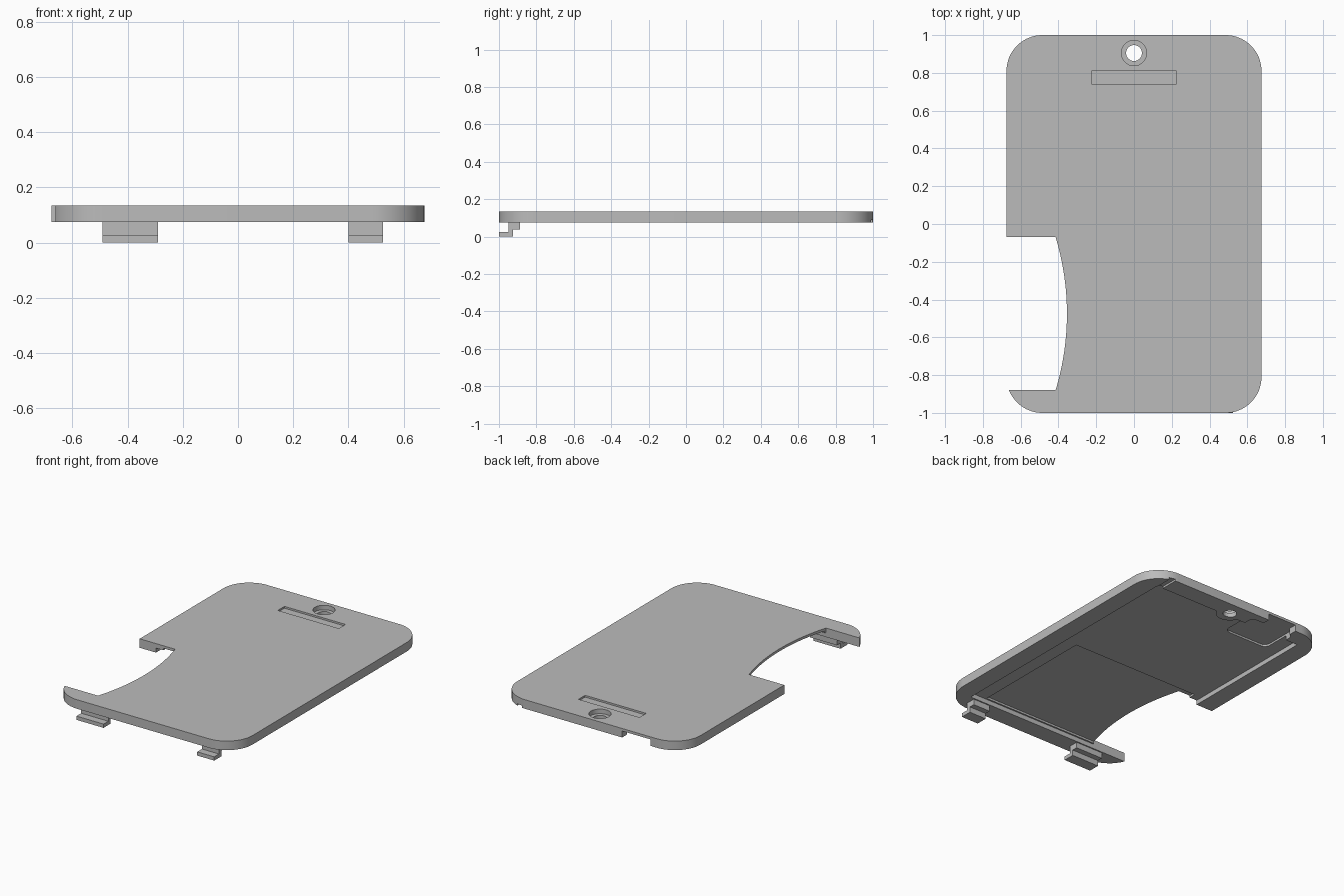
import bpy, bmesh, math
from mathutils import Vector, Matrix

cube = bpy.data.objects.get("Cube")
if cube:
    bpy.data.objects.remove(cube, do_unlink=True)

BOTTOM, TOP = 0.075, 0.135
HALF_X, HALF_Y, RADIUS = 0.675, 1.0, 0.19

grey = bpy.data.materials.new("plain grey")
grey.use_nodes = True
colour = (0.5, 0.5, 0.5, 1)
grey.diffuse_color = colour
grey.node_tree.nodes["Principled BSDF"].inputs["Base Color"].default_value = colour


def prism(name, outline, low, high):
    """Extrude a closed outline of (x, y) points between two heights."""
    bm = bmesh.new()
    face = bm.faces.new([bm.verts.new((x, y, low)) for x, y in outline])
    lifted = bmesh.ops.extrude_face_region(bm, geom=[face])["geom"]
    verts = [v for v in lifted if isinstance(v, bmesh.types.BMVert)]
    bmesh.ops.translate(bm, verts=verts, vec=(0, 0, high - low))
    bmesh.ops.recalc_face_normals(bm, faces=bm.faces)
    mesh = bpy.data.meshes.new(name)
    bm.to_mesh(mesh)
    bm.free()
    mesh.materials.append(grey)
    obj = bpy.data.objects.new(name, mesh)
    bpy.context.collection.objects.link(obj)
    return obj


def arc(cx, cy, r, start, end, steps):
    angles = [math.radians(start + (end - start) * i / steps) for i in range(steps + 1)]
    return [(cx + r * math.cos(a), cy + r * math.sin(a)) for a in angles]


def rect(x0, x1, y0, y1):
    return [(x0, y0), (x1, y0), (x1, y1), (x0, y1)]


def rounded(x0, x1, y0, y1, r, steps):
    corners = [(x1 - r, y1 - r), (x0 + r, y1 - r), (x0 + r, y0 + r), (x1 - r, y0 + r)]
    return [p for i, (cx, cy) in enumerate(corners)
            for p in arc(cx, cy, r, 90 * i, 90 * i + 90, steps)]


def disc(cx, cy, r):
    return arc(cx, cy, r, 0, 360, 48)[:-1]


def combine(target, operation, outline, low, high):
    """Cut or join a prism, then discard the helper."""
    helper = prism("helper", outline, low, high)
    helper.hide_render = True
    mod = target.modifiers.new("shape", "BOOLEAN")
    mod.operation, mod.object, mod.solver = operation, helper, "EXACT"
    bpy.context.view_layer.objects.active = target
    bpy.ops.object.modifier_apply(modifier=mod.name)
    bpy.data.objects.remove(helper, do_unlink=True)


# Rounded cover plate
plate = prism("cover_plate", rounded(-HALF_X, HALF_X, -HALF_Y, HALF_Y, RADIUS, 16), BOTTOM, TOP)

# Underside recesses: main hollow, thin front area, back corner pocket
combine(plate, "DIFFERENCE", rect(-0.555, 0.555, -0.88, 0.88), 0, 0.105)
combine(plate, "DIFFERENCE", rect(-0.5, 0.437, -0.87, -0.025), 0, 0.118)
combine(plate, "DIFFERENCE", rounded(-0.465, -0.14, 0.69, 0.95, 0.04, 6), 0, 0.118)

# Back rim gap and narrow corner groove
combine(plate, "DIFFERENCE", rect(-0.44, -0.23, 0.85, 1.1), 0, 0.118)
combine(plate, "DIFFERENCE", rect(0.51, 0.55, 0.85, 1.1), 0, 0.088)

# Side opening with a bowed inner edge
bow_x, bow_y, half, sag = -0.355, -0.475, 0.405, 0.06
bow_r = (half ** 2 + sag ** 2) / (2 * sag)
sweep = math.degrees(math.asin(half / bow_r))
opening = [(-0.9, bow_y - half)] + arc(bow_x - bow_r, bow_y, bow_r, -sweep, sweep, 24)
opening.append((-0.9, bow_y + half))
combine(plate, "DIFFERENCE", opening, 0, 0.2)

# Screw boss, counterbored hole and shallow top groove
hole_y = 0.905
combine(plate, "UNION", disc(0, hole_y, 0.085), 0.078, 0.12)
combine(plate, "DIFFERENCE", disc(0, hole_y, 0.067), 0.105, 0.2)
combine(plate, "DIFFERENCE", disc(0, hole_y, 0.042), 0, 0.2)
combine(plate, "DIFFERENCE", rect(-0.225, 0.225, 0.74, 0.81), 0.123, 0.2)

bpy.ops.object.select_all(action="DESELECT")
plate.select_set(True)
bpy.context.view_layer.objects.active = plate
bpy.ops.object.shade_smooth_by_angle(angle=math.radians(30))

# Stepped front clips, profile given as (y, z) and swept along x
profile = [(-0.95, 0.08), (-0.888, 0.08), (-0.888, 0.037), (-0.925, 0.037),
           (-0.925, 0), (-1, 0), (-1, 0.025), (-0.95, 0.025)]
to_x = Matrix(((0, 0, 1, 0), (1, 0, 0, 0), (0, 1, 0, 0), (0, 0, 0, 1)))
for name, x0, x1 in (("front_clip_right", -0.49, -0.29), ("front_clip_left", 0.4, 0.525)):
    clip = prism(name, profile, x0, x1)
    clip.data.transform(to_x)
